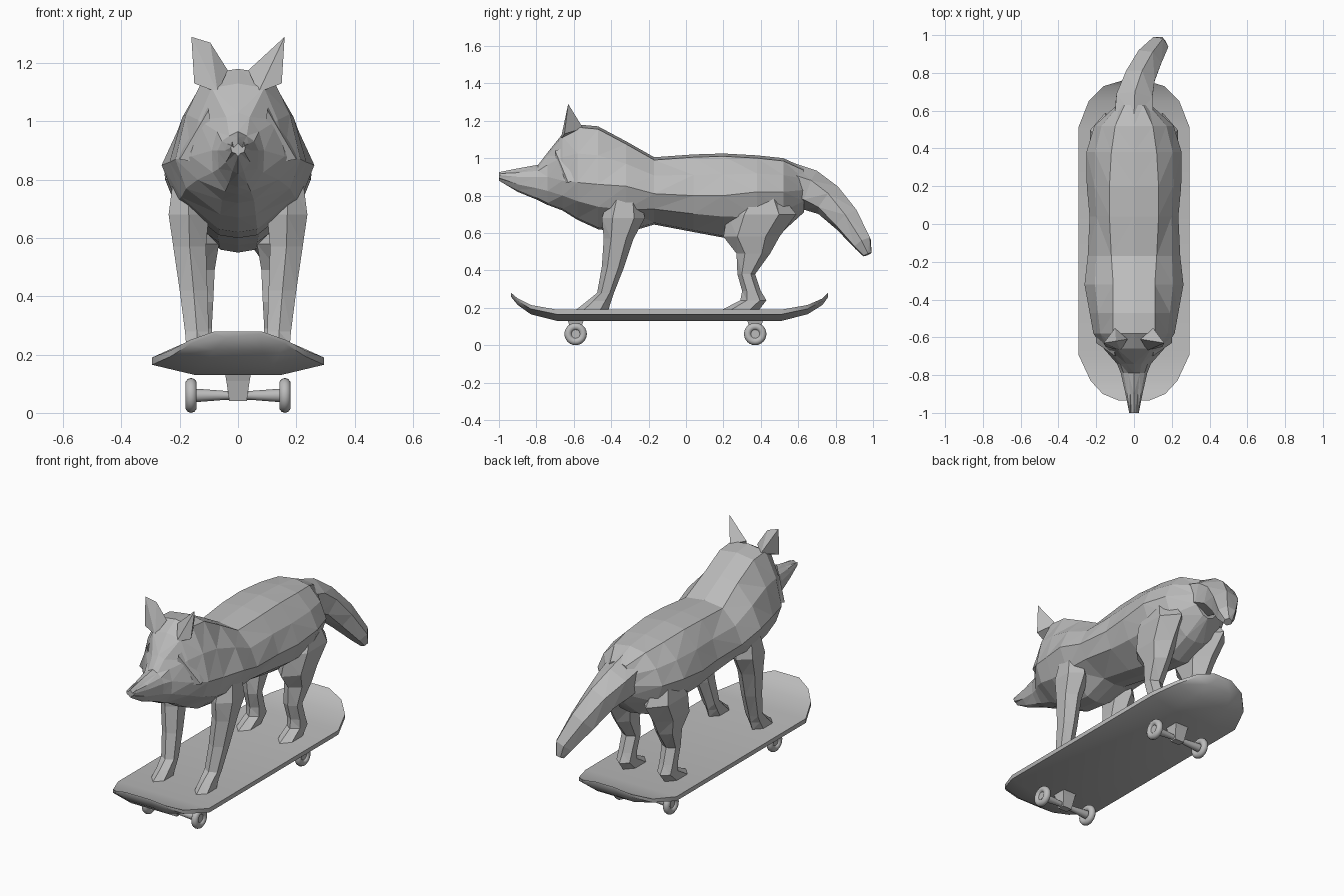
import bpy
import bmesh
import math
from mathutils import Vector

default = bpy.data.objects.get("Cube")
if default:
    bpy.data.objects.remove(default, do_unlink=True)

# One plain grey for everything
grey = bpy.data.materials.new("plain_grey")
grey.use_nodes = True
grey.diffuse_color = (.5, .5, .5, 1)
shader = next(n for n in grey.node_tree.nodes if n.type == "BSDF_PRINCIPLED")
shader.inputs["Base Color"].default_value = grey.diffuse_color


def finish(bm, name, smooth=False):
    """Turn a bmesh into a named, coloured object."""
    bmesh.ops.recalc_face_normals(bm, faces=bm.faces[:])
    mesh = bpy.data.meshes.new(name)
    bm.to_mesh(mesh)
    bm.free()
    mesh.materials.append(grey)
    obj = bpy.data.objects.new(name, mesh)
    bpy.context.collection.objects.link(obj)
    if smooth:
        bpy.ops.object.select_all(action="DESELECT")
        obj.select_set(True)
        bpy.context.view_layer.objects.active = obj
        bpy.ops.object.shade_smooth_by_angle(angle=math.radians(35))
    return obj


def loft(name, rings, smooth=False, triangles=False):
    """Skin a list of equally sized closed rings and cap both ends."""
    bm = bmesh.new()
    loops = [[bm.verts.new(p) for p in ring] for ring in rings]
    count = len(loops[0])
    for low, high in zip(loops, loops[1:]):
        for i in range(count):
            j = (i + 1) % count
            bm.faces.new((low[i], low[j], high[j], high[i]))
    bm.faces.new(loops[0])
    bm.faces.new(loops[-1])
    if triangles:
        bmesh.ops.triangulate(bm, faces=bm.faces[:])
    return finish(bm, name, smooth)


def spike(name, points):
    """Closed faceted hull around a few points."""
    bm = bmesh.new()
    for p in points:
        bm.verts.new(p)
    bmesh.ops.convex_hull(bm, input=bm.verts[:])
    return finish(bm, name)


# Head, neck and trunk: y, top z, widest z, bottom z, top / widest / bottom half width
body_sections = [
    (-1, .925, .91, .88, .015, .025, .015),
    (-.9, .945, .9, .82, .02, .045, .035),
    (-.79, .965, .9, .775, .03, .07, .06),
    (-.74, 1.03, .9, .75, .04, .09, .08),
    (-.66, 1.13, .88, .72, .09, .16, .1),
    (-.58, 1.18, .87, .67, .11, .215, .11),
    (-.47, 1.17, .86, .62, .11, .235, .12),
    (-.32, 1.09, .85, .6, .11, .262, .12),
    (-.17, 1.005, .81, .645, .12, .245, .13),
    (.04, 1.02, .8, .605, .13, .235, .13),
    (.2, 1.025, .8, .575, .13, .25, .12),
    (.38, 1.015, .82, .55, .12, .252, .11),
    (.52, 1, .82, .61, .1, .21, .11),
    (.63, .95, .83, .71, .05, .09, .06),
]


def body_ring(y, top, mid, low, w_top, w_mid, w_low):
    half = [
        (w_top, top - .015),
        (w_top * .45 + w_mid * .6, (top + mid) / 2),
        (w_mid, mid),
        (w_mid * .65 + w_low * .35, (mid + low) / 2),
        (w_low * .55, low + .01),
    ]
    right = [(x, y, z) for x, z in half]
    left = [(-x, y, z) for x, z in reversed(half)]
    return [(0, y, top)] + right + [(0, y, low)] + left


loft("body_and_head", [body_ring(*s) for s in body_sections], triangles=True)

# Tail: centre line points with radius, curling to one side
tail_path = [(0, .54, .86, .12), (0, .66, .83, .11), (.025, .76, .775, .092),
             (.07, .86, .67, .08), (.13, .945, .545, .055), (.14, .97, .485, .025)]


def tail_rings(path, sides=6):
    centres = [Vector(p[:3]) for p in path]
    rings = []
    for i, c in enumerate(centres):
        ahead = centres[min(i + 1, len(path) - 1)] - centres[max(i - 1, 0)]
        across = ahead.cross(Vector((0, 0, 1))).normalized()
        up = across.cross(ahead).normalized()
        angles = [math.tau * k / sides for k in range(sides)]
        rings.append([c + path[i][3] * (across * math.sin(a) + up * math.cos(a))
                      for a in angles])
    return rings


loft("tail", tail_rings(tail_path), triangles=True)

# Legs: z, front y, back y, inner x, outer x
front_leg = [(.82, -.4, -.25, .12, .22), (.68, -.45, -.22, .1, .238),
             (.57, -.44, -.28, .11, .222), (.42, -.45, -.33, .105, .2),
             (.28, -.475, -.385, .1, .182), (.235, -.53, -.4, .1, .178),
             (.188, -.59, -.415, .1, .182)]
hind_leg = [(.84, .36, .48, .1, .2), (.7, .22, .59, .07, .232),
            (.58, .2, .5, .065, .215), (.49, .27, .45, .08, .195),
            (.38, .275, .37, .085, .175), (.29, .3, .4, .09, .175),
            (.24, .29, .43, .09, .175), (.188, .19, .39, .09, .18)]


def leg_ring(side, z, front, back, inner, outer, sides=6):
    cx, cy = (inner + outer) / 2, (front + back) / 2
    rx = (outer - inner) / 2 / math.cos(math.pi / sides)
    ry = (back - front) / 2
    angles = [math.tau * k / sides for k in range(sides)]
    return [(side * (cx + rx * math.sin(a)), cy + ry * math.cos(a), z) for a in angles]


# Pointed ear, its folded twin's extra corner, and forward-swept cheek ruff
ear = [(.16, -.63, 1.29), (.15, -.65, 1.13), (.035, -.61, 1.175),
       (.1, -.55, 1.16), (.07, -.67, 1.1)]
ear_fold = (.095, -.62, 1.27)
cheek = [(.1, -.7, 1.04), (.2, -.63, .87), (.08, -.69, .85),
         (.2, -.55, .9), (.12, -.57, 1.08)]

for side, label in ((1, "left"), (-1, "right")):
    for name, sections in (("front_leg", front_leg), ("hind_leg", hind_leg)):
        loft(label + "_" + name, [leg_ring(side, *s) for s in sections], triangles=True)
    ear_points = ear if side > 0 else ear + [ear_fold]
    for name, points in (("ear", ear_points), ("cheek_ruff", cheek)):
        spike(label + "_" + name, [(side * x, y, z) for x, y, z in points])

# Board deck: y, half width, lift of the upturned ends
deck_sections = [(-.935, .08, .09), (-.9, .165, .06), (-.83, .23, .025),
                 (-.69, .295, 0), (.51, .295, 0), (.65, .24, .025),
                 (.73, .16, .06), (.76, .06, .09)]


def deck_ring(y, w, lift):
    thin = 1 - lift * 7
    top = .19 + lift
    half = [(w, top), (w, top - .025 * thin), (w * .5, top - .06 * thin)]
    return ([(x, y, z) for x, z in half]
            + [(-x, y, z) for x, z in reversed(half)])


loft("deck", [deck_ring(*s) for s in deck_sections], smooth=True)


def rod_rings(y, z, profile, sides=12):
    """Round rings along x from (x, radius) pairs."""
    angles = [math.tau * k / sides for k in range(sides)]
    return [[(x, y + r * math.cos(a), z + r * math.sin(a)) for a in angles]
            for x, r in profile]


# Trucks, axles and wheels
for y, end in ((-.59, "front"), (.37, "rear")):
    loft(end + "_truck", [[(sx * w, y + sy * d, z) for sx, sy in
                           ((-1, -1), (1, -1), (1, 1), (-1, 1))]
                          for z, w, d in ((.14, .045, .045), (.11, .04, .035),
                                          (.04, .03, .02))])
    loft(end + "_axle", rod_rings(y, .06, [(-.17, .024), (-.13, .022), (-.04, .015),
                                          (.04, .015), (.13, .022), (.17, .024)]),
         smooth=True)
    for side, label in ((1, "left"), (-1, "right")):
        bpy.ops.mesh.primitive_torus_add(
            location=(side * .161, y, .06), rotation=(0, math.pi / 2, 0),
            major_radius=.04, minor_radius=.02, major_segments=24, minor_segments=10)
        wheel = bpy.context.object
        wheel.name = end + "_" + label + "_wheel"
        wheel.data.materials.append(grey)
        bpy.ops.object.shade_smooth_by_angle(angle=math.radians(40))
